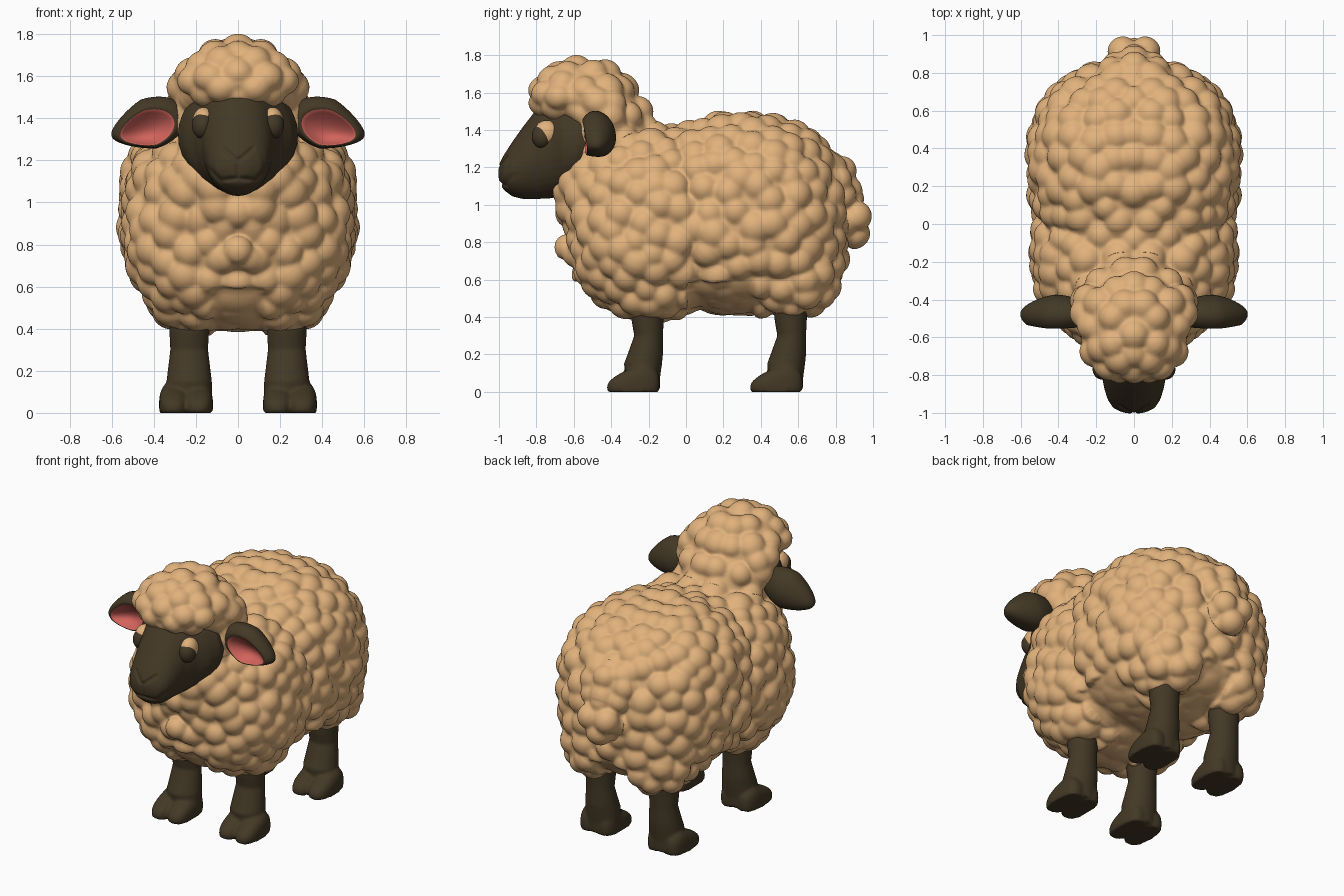
import bpy, bmesh, math, random
from mathutils import Vector, Matrix, kdtree
from mathutils.geometry import intersect_point_line

if "Cube" in bpy.data.objects:
    bpy.data.objects.remove(bpy.data.objects["Cube"])

random.seed(4)


def material(name, rgb):
    m = bpy.data.materials.new(name)
    m.diffuse_color = (*rgb, 1)
    m.use_nodes = True
    m.node_tree.nodes["Principled BSDF"].inputs["Base Color"].default_value = m.diffuse_color
    return m


WOOL = material("tan wool", (0.755, 0.445, 0.202))
SKIN = material("dark brown skin", (0.057, 0.040, 0.019))
PINK = material("pink inner ear", (0.64, 0.125, 0.105))


def ball(bm, centre, radii, power=2.0, sub=4):
    """Add a (super)ellipsoid to a bmesh."""
    verts = bmesh.ops.create_icosphere(bm, subdivisions=sub, radius=1)["verts"]
    for v in verts:
        k = sum(abs(c) ** power for c in v.co) ** (-1 / power)
        v.co = Vector(c + r * n * k for c, r, n in zip(centre, radii, v.co))
    return verts


def loft(bm, rings, n=32):
    """Skin elliptical rings given as (centre, axis_u, axis_v), capped at both ends."""
    loops = []
    for c, u, w in rings:
        angles = [2 * math.pi * i / n for i in range(n)]
        loops.append([bm.verts.new(Vector(c) + Vector(u) * math.cos(a) + Vector(w) * math.sin(a))
                      for a in angles])
    for a, b in zip(loops, loops[1:]):
        for i in range(n):
            j = (i + 1) % n
            bm.faces.new((a[i], a[j], b[j], b[i]))
    bm.faces.new(loops[0])
    bm.faces.new(loops[-1])


def finish(bm, name, *mats):
    bmesh.ops.recalc_face_normals(bm, faces=bm.faces[:])
    me = bpy.data.meshes.new(name)
    bm.to_mesh(me)
    bm.free()
    ob = bpy.data.objects.new(name, me)
    bpy.context.collection.objects.link(ob)
    for m in mats:
        me.materials.append(m)
    me.shade_smooth()
    return ob


def soften(ob, iterations):
    s = ob.modifiers.new("soften", "SMOOTH")
    s.factor, s.iterations = 0.5, iterations


def fuse(ob, voxel, smooth):
    """Merge overlapping volumes into one smooth skin and bake the result."""
    r = ob.modifiers.new("fuse", "REMESH")
    r.mode, r.voxel_size = "VOXEL", voxel
    soften(ob, smooth)
    mat = ob.data.materials[0]
    me = bpy.data.meshes.new_from_object(ob.evaluated_get(bpy.context.evaluated_depsgraph_get()))
    ob.modifiers.clear()
    ob.data = me
    me.materials.clear()
    me.materials.append(mat)
    me.shade_smooth()
    return me


# Fleece: fused volumes for barrel, shoulders, neck, head cap, tail and leg cuffs
bm = bmesh.new()
ball(bm, (0, 0.30, 0.94), (0.535, 0.54, 0.525), 2.45)     # barrel
ball(bm, (0, 0.48, 0.76), (0.47, 0.355, 0.31), 2.3)       # haunches
ball(bm, (0, -0.17, 0.90), (0.52, 0.45, 0.505), 2.4)      # shoulders
ball(bm, (0, -0.38, 1.06), (0.38, 0.30, 0.32))            # chest
ball(bm, (0, -0.41, 1.37), (0.285, 0.235, 0.27))          # neck
ball(bm, (0, -0.55, 1.575), (0.290, 0.285, 0.125))        # head cap rim
ball(bm, (0, -0.55, 1.605), (0.255, 0.245, 0.155))        # head cap dome
ball(bm, (0, -0.58, 0.76), (0.09, 0.09, 0.09))            # chest tuft
ball(bm, (0, 0.80, 1.08), (0.17, 0.10, 0.17))             # tail root
ball(bm, (0, 0.87, 0.93), (0.12, 0.10, 0.13))             # tail end
for s in (-1, 1):
    ball(bm, (s * 0.23, -0.46, 1.50), (0.08, 0.12, 0.10))     # wool behind the cheeks
    ball(bm, (s * 0.235, -0.19, 0.585), (0.19, 0.22, 0.165))  # leg cuffs
    ball(bm, (s * 0.235, 0.575, 0.585), (0.185, 0.22, 0.165))
fleece = finish(bm, "fleece", WOOL)
me = fuse(fleece, 0.013, 16)

# Wool curls: evenly spread, mirrored seeds each raise a round bump
half = [v.co.copy() for v in me.vertices if v.co.x >= 0]
seeds = []
for p in random.sample(half, min(7000, len(half))):
    if p.x < 0.03:
        p.x = 0
    elif p.x < 0.048:
        continue
    if all((p - q).length_squared > 0.0096 for q, _ in seeds):
        seeds.append((p, random.uniform(0.085, 0.102)))
seeds += [(Vector((-p.x, p.y, p.z)), r) for p, r in seeds if p.x > 0]
tree = kdtree.KDTree(len(seeds))
for i, (p, r) in enumerate(seeds):
    tree.insert(p, i)
tree.balance()
moves = []
for v in me.vertices:
    h = 0.0
    for co, i, d in tree.find_n(v.co, 4):
        h = max(h, math.sqrt(max(0, seeds[i][1] ** 2 - d * d)) - 0.05)
    belly = abs(v.co.x) < 0.12 or 0 < v.co.y < 0.37
    if belly and v.co.z < 0.6 and v.normal.z < -0.4:      # smooth belly
        h *= 0.25
    moves.append(v.co + v.normal * h)
for v, co in zip(me.vertices, moves):
    v.co = co
me.update()
soften(fleece, 5)

# Head: elliptical sections (y, bottom z, top z, half width) from nape to nose
sections = [(-0.45, 1.16, 1.54, 0.23), (-0.52, 1.10, 1.57, 0.27), (-0.59, 1.06, 1.58, 0.288),
            (-0.66, 1.045, 1.575, 0.258), (-0.72, 1.035, 1.56, 0.210), (-0.80, 1.03, 1.51, 0.172),
            (-0.87, 1.03, 1.42, 0.158), (-0.93, 1.045, 1.335, 0.14), (-0.975, 1.08, 1.265, 0.11),
            (-0.998, 1.12, 1.22, 0.06), (-1.004, 1.15, 1.19, 0.02)]
bm = bmesh.new()
loft(bm, [((0, y, (lo + hi) / 2), (w, 0, 0), (0, 0, (hi - lo) / 2)) for y, lo, hi, w in sections])
head = finish(bm, "head", SKIN)
me = fuse(head, 0.009, 8)

# Nose and mouth grooves pressed into the muzzle
lines = [((0.07, 1.255), (0.0, 1.195)), ((0.0, 1.195), (0.0, 1.115)),
         ((0.0, 1.115), (0.08, 1.105)), ((0.08, 1.105), (0.14, 1.16))]
for v in me.vertices:
    if v.co.y < -0.8:
        p, near = Vector((abs(v.co.x), v.co.z, 0)), 1
        for a, b in lines:
            a, b = Vector((*a, 0)), Vector((*b, 0))
            t = min(1, max(0, intersect_point_line(p, a, b)[1]))
            near = min(near, (p - a.lerp(b, t)).length)
        v.co.y += 0.013 * max(0, 1 - near / 0.016)
me.update()

for s, side in ((-1, "left"), (1, "right")):
    # Eyes: tan eyeball with a large dark pupil in front
    bm = bmesh.new()
    ball(bm, (s * 0.164, -0.745, 1.385), (0.052, 0.066, 0.067), sub=4)
    finish(bm, side + "_eyeball", WOOL)
    bm = bmesh.new()
    ball(bm, (s * 0.167, -0.770, 1.366), (0.052, 0.054, 0.064), sub=4)
    finish(bm, side + "_pupil", SKIN)

    # Ears: tapered leaf, scooped out and pink at the front, opening turned downward
    bm = bmesh.new()
    bmesh.ops.create_uvsphere(bm, u_segments=40, v_segments=28, radius=1,
                              matrix=Matrix.Rotation(math.pi / 2, 4, "X"))
    for f in bm.faces:
        c = f.calc_center_median()
        f.material_index = int(c.y < 0 and math.hypot(c.x, c.z) < 0.74)
    turn = Matrix.Rotation(0.32, 3, "Y")
    for v in bm.verts:
        x, y, z = v.co
        r = math.hypot(x, z)
        if y < 0:
            if r < 0.74:
                y = -0.67 + 0.7 * (1 - (r / 0.74) ** 2)
            y *= 1.15
            z -= 0.3 * (1 - r * r)
            x += 0.15 * (1 - r * r)
        z *= 1 - 0.4 * max(0, x)
        y = y * (1 - 0.25 * max(0, x)) - 0.12 * z
        q = turn @ Vector((x * 0.187, y * 0.10, z * 0.122))
        v.co = (s * (q.x + 0.423), q.y - 0.475, q.z + 1.373)
    finish(bm, side + "_ear", SKIN, PINK)

    # Legs: column (z, y, half width, half depth) with two flat-soled sloping toes
    column = [(0.01, -0.225, 0.105, 0.085), (0.08, -0.23, 0.11, 0.092), (0.15, -0.23, 0.108, 0.102),
              (0.20, -0.218, 0.102, 0.095), (0.30, -0.20, 0.09, 0.077),
              (0.38, -0.205, 0.094, 0.086), (0.46, -0.205, 0.10, 0.09), (0.60, -0.2, 0.10, 0.09)]
    for dy, end in ((0, "front"), (0.765, "hind")):
        bm = bmesh.new()
        loft(bm, [((s * 0.232, y + dy, z), (w, 0, 0), (0, d, 0)) for z, y, w, d in column])
        for t in (-0.059, 0.059):
            for v in ball(bm, (s * 0.247 + t, dy - 0.282, 0.045), (0.069, 0.14, 0.11), 2.6):
                slope = min(1, max(0, (v.co.y - dy + 0.42) / 0.2))
                v.co.z = max(v.co.z * (0.5 + 0.5 * slope), 0.0)
        leg = finish(bm, side + "_" + end + "_leg", SKIN)
        fuse(leg, 0.010, 3)
